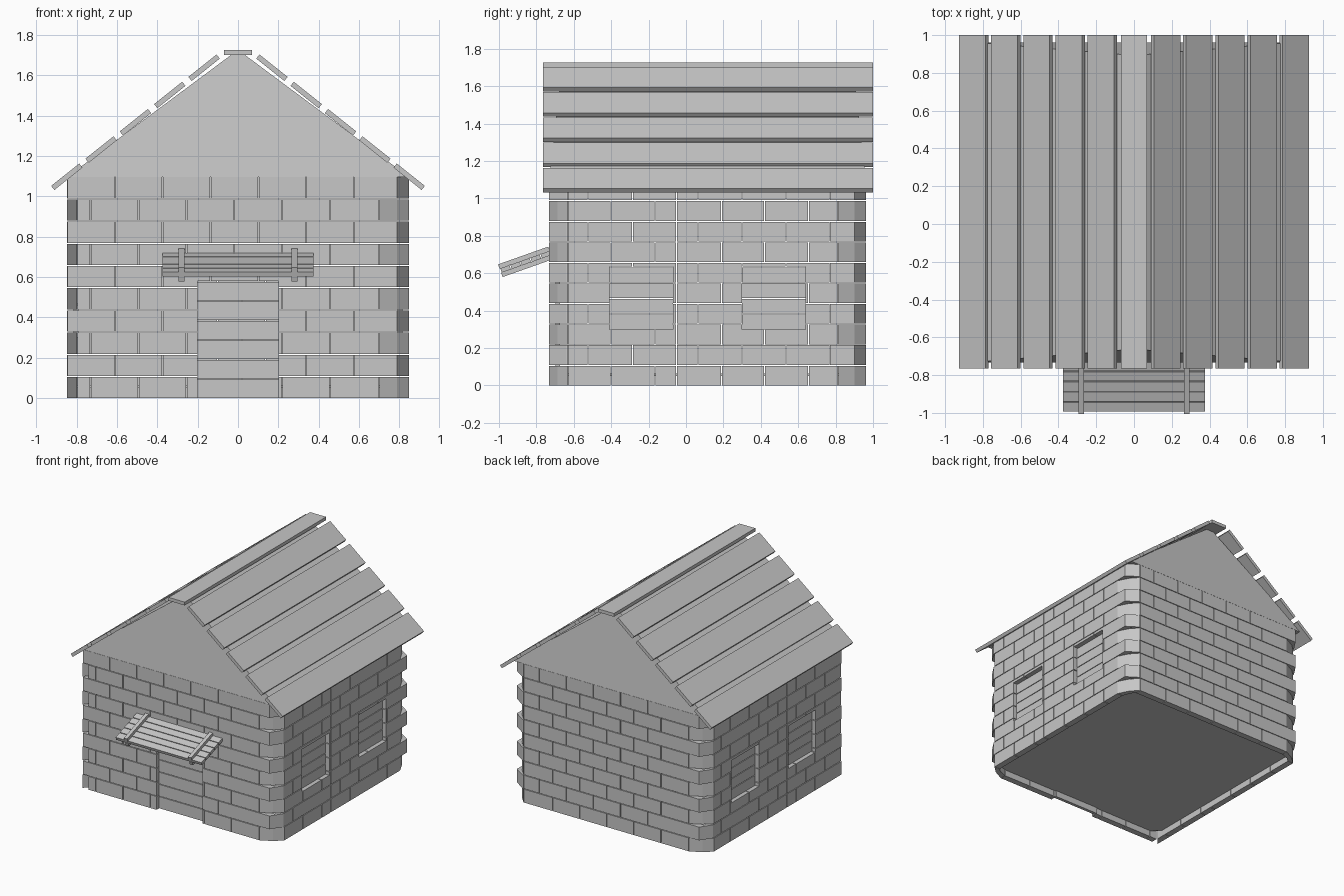
import bpy
import bmesh
import math
from mathutils import Matrix, Vector

cube = bpy.data.objects.get("Cube")
if cube:
    bpy.data.objects.remove(cube, do_unlink=True)

grey = bpy.data.materials.new("plain_grey")
grey.use_nodes = True
colour = (0.57, 0.57, 0.57, 1)
grey.diffuse_color = colour
grey.node_tree.nodes["Principled BSDF"].inputs["Base Color"].default_value = colour

HALF = 0.847      # half width of the square footprint
MID_Y = 0.115     # footprint centre
THICK = 0.05      # wall thickness
COURSE = 0.11     # height of one row of bricks
ROWS = 10
GAP = 0.005
PITCH = 0.237     # brick length


def make_object(name, bm, matrix=Matrix()):
    bmesh.ops.recalc_face_normals(bm, faces=bm.faces)
    mesh = bpy.data.meshes.new(name)
    bm.to_mesh(mesh)
    bm.free()
    mesh.materials.append(grey)
    obj = bpy.data.objects.new(name, mesh)
    obj.matrix_world = matrix
    bpy.context.collection.objects.link(obj)
    return obj


def add_box(bm, low, high):
    low, high = Vector(low), Vector(high)
    size = high - low
    bmesh.ops.create_cube(bm, size=1, matrix=Matrix.Translation((low + high) / 2)
                          @ Matrix.Diagonal((size.x, size.y, size.z, 1)))


def add_prism(bm, outline, z0, z1):
    face = bm.faces.new([bm.verts.new((x, y, z0)) for x, y in outline])
    up = bmesh.ops.extrude_face_region(bm, geom=[face])["geom"]
    verts = [v for v in up if isinstance(v, bmesh.types.BMVert)]
    bmesh.ops.translate(bm, verts=verts, vec=(0, 0, z1 - z0))


def cut_rect(rect, hole):
    """Parts of a rectangle (u0, u1, z0, z1) left over around a hole."""
    a, b, c, d = rect
    e, f, g, h = hole
    if b <= e or a >= f or d <= g or c >= h:
        return [rect]
    l, r = max(a, e), min(b, f)
    parts = [(a, e, c, d), (f, b, c, d), (l, r, c, g), (l, r, h, d)]
    return [p for p in parts if p[1] - p[0] > 0.004 and p[3] - p[2] > 0.004]


def brick_wall(name, turn, joints, spans, holes):
    """Joints and spans hold one entry for even rows and one for odd rows."""
    bm = bmesh.new()
    for row in range(ROWS):
        start, end = spans[row % 2]
        inside = [j for j in joints[row % 2] if start + 0.03 < j < end - 0.03]
        edges = [start] + inside + [end]
        for a, b in zip(edges, edges[1:]):
            rects = [(a + GAP / 2, b - GAP / 2, row * COURSE, (row + 1) * COURSE - GAP)]
            for hole in holes:
                rects = [p for r in rects for p in cut_rect(r, hole)]
            for u0, u1, z0, z1 in rects:
                add_box(bm, (u0, -HALF, z0), (u1, -HALF + THICK, z1))
    return make_object(name, bm, turn)


def slatted_panel(name, turn, u0, u1, z0, z1, count):
    bm = bmesh.new()
    step = (z1 - z0) / count
    for i in range(count):
        z = z0 + i * step
        add_box(bm, (u0, -HALF + 0.033, z), (u1, -HALF + 0.058, z + step - 0.005))
    return make_object(name, bm, turn)


# Brick walls, door and shutters
turns = [Matrix.Translation((0, MID_Y, 0)) @ Matrix.Rotation(k * math.pi / 2, 4, "Z")
         for k in range(4)]
front_joints = ([-0.73 + PITCH * i for i in range(8)], [-0.61 + PITCH * i for i in range(6)])
right_joints = ([y - MID_Y for y in (-0.64, -0.40, -0.165, -0.05, 0.19, 0.42, 0.655)],
                [y - MID_Y for y in (-0.525, -0.285, -0.05, 0.065, 0.30, 0.535, 0.77)])
left_joints = [sorted(-j for j in row) for row in right_joints]
door = (-0.2, 0.2, 0, 0.58)
windows = [(-0.525, -0.185, 0.30, 0.635), (0.185, 0.525, 0.30, 0.635)]

NEAR = 0.10 - HALF            # where a wall begins after a faceted corner
EVEN_END = 0.70               # where a wall gives way to its corner brick
ODD_ENDS = (0.575, 0.655, 0.575)

brick_wall("front_wall", turns[0], front_joints,
           [(THICK - HALF, EVEN_END), (-HALF, ODD_ENDS[0])], [door])
brick_wall("right_wall", turns[1], right_joints,
           [(NEAR, EVEN_END), (NEAR, ODD_ENDS[1])], windows)
brick_wall("back_wall", turns[2], front_joints,
           [(NEAR, EVEN_END), (NEAR, ODD_ENDS[2])], [])
brick_wall("left_wall", turns[3], left_joints,
           [(NEAR, EVEN_END), (NEAR, HALF - THICK - GAP)], windows)
slatted_panel("door", turns[0], *door, 6)
for side, k in (("right", 1), ("left", 3)):
    for i, window in enumerate(windows):
        slatted_panel(f"{side}_shutter_{i + 1}", turns[k], *window, 4)


def corner_bricks(name, turn, outline, first_row):
    bm = bmesh.new()
    for row in range(first_row, ROWS, 2):
        add_prism(bm, outline, row * COURSE, (row + 1) * COURSE - GAP)
    make_object(name, bm, turn)


# Corner bricks: two facets on even rows, one facet on odd rows
edge, inner = HALF - 0.06, HALF - THICK
for k, label in enumerate(("front_right", "back_right", "back_left")):
    corner_bricks(label + "_even_corner", turns[k],
                  [(EVEN_END, -HALF), (edge, 0.045 - HALF), (HALF, NEAR),
                   (inner, NEAR), (inner - 0.03, 0.075 - HALF), (EVEN_END, -inner)], 0)
    corner_bricks(label + "_odd_corner", turns[k],
                  [(ODD_ENDS[k], -HALF), (edge, -HALF), (HALF, 0.09 - HALF), (HALF, NEAR),
                   (inner, NEAR), (inner, -inner), (ODD_ENDS[k], -inner)], 1)
corner_bricks("front_left_even_corner", turns[3],
              [(EVEN_END, -HALF), (HALF, -HALF), (edge, -inner), (EVEN_END, -inner)], 0)

# Floor, raised a little inside the walls
bm = bmesh.new()
r, c = inner, 0.06
add_prism(bm, [(r - c, -r), (r, c - r), (r, r - c), (r - c, r),
               (c - r, r), (-r, r - c), (-r, c - r), (c - r, -r)], 0.05, 0.065)
make_object("floor", bm, turns[0])

# Gable body, leaning in slightly towards the ridge
bm = bmesh.new()
bmesh.ops.create_cube(bm, size=2)
for v in bm.verts:
    top = v.co.z > 0
    v.co = Vector((v.co.x * (0.035 if top else HALF),
                   MID_Y + v.co.y * (0.78 if top else HALF),
                   1.70 if top else ROWS * COURSE - 0.004))
make_object("gable_body", bm)

# Roof planks and ridge board
ROOF_Y0, ROOF_Y1 = -0.765, 1.0
slope = math.atan2(0.135, 0.17)
for side, sign in (("right", 1), ("left", -1)):
    for i in range(5):
        bm = bmesh.new()
        add_box(bm, (-0.089, ROOF_Y0, -0.013), (0.089, ROOF_Y1, 0.013))
        place = Matrix.Translation((sign * (0.848 - 0.17 * i), 0, 1.097 + 0.135 * i))
        make_object(f"{side}_roof_plank_{i + 1}", bm,
                    place @ Matrix.Rotation(sign * slope, 4, "Y"))
bm = bmesh.new()
add_box(bm, (-0.07, ROOF_Y0, 1.70), (0.07, ROOF_Y1, 1.726))
make_object("ridge_board", bm)

# Awning over the door: slats held between upper and lower battens
tilt = Matrix.Translation((0, -0.725, 0.708)) @ Matrix.Rotation(math.radians(19.5), 4, "X")
bm = bmesh.new()
for i in range(5):
    add_box(bm, (-0.375, -0.057 * (i + 1) + 0.005, -0.012), (0.375, -0.057 * i, 0.012))
make_object("awning_slats", bm, tilt)
for name, z in (("upper", 0.012), ("lower", -0.036)):
    bm = bmesh.new()
    for x in (-0.28, 0.28):
        add_box(bm, (x - 0.014, -0.284, z), (x + 0.014, 0, z + 0.024))
    make_object(f"awning_{name}_battens", bm, tilt)
